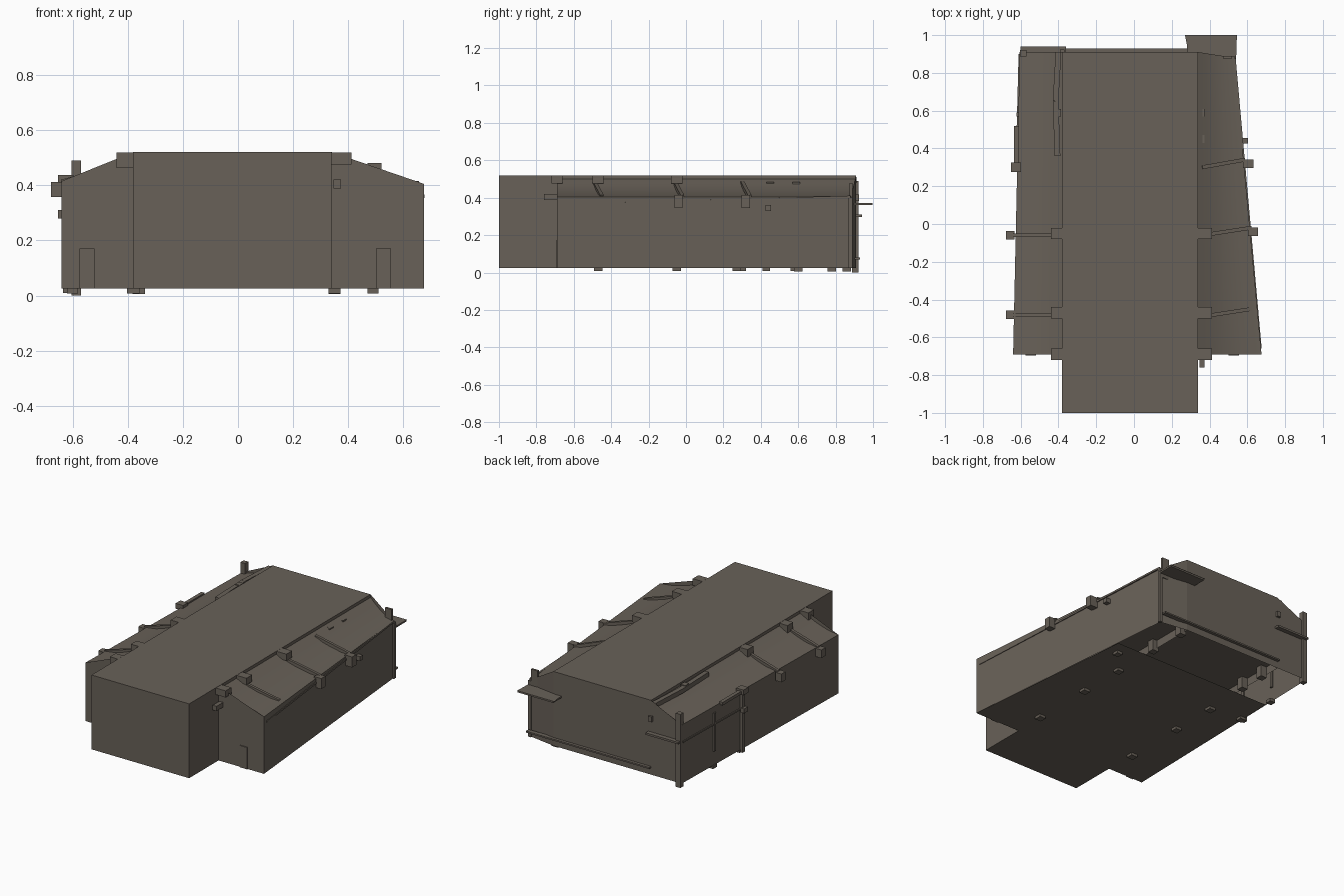
import bpy
import bmesh
from mathutils import Vector

if "Cube" in bpy.data.objects:
    bpy.data.objects.remove(bpy.data.objects["Cube"])

WALL = bpy.data.materials.new("warm_grey")
WALL.use_nodes = True
COLOUR = (0.14, 0.12, 0.098, 1)
WALL.diffuse_color = COLOUR
WALL.node_tree.nodes["Principled BSDF"].inputs["Base Color"].default_value = COLOUR

BASE, TOP = 0.025, 0.52
FRONT, BACK, WING_FRONT = -1.0, 0.91, -0.69
LEFT_X, RIGHT_X = 0.34, -0.38


def finish(name, bm):
    mesh = bpy.data.meshes.new(name)
    bm.to_mesh(mesh)
    bm.free()
    obj = bpy.data.objects.new(name, mesh)
    obj.data.materials.append(WALL)
    bpy.context.collection.objects.link(obj)
    return obj


def box(name, x, y, z, open_bottom=False):
    """Box from (min, max) ranges."""
    bm = bmesh.new()
    bmesh.ops.create_cube(bm, size=1)
    for v in bm.verts:
        v.co = [r[0] if c < 0 else r[1] for c, r in zip(v.co, (x, y, z))]
    if open_bottom:
        low = [f for f in bm.faces if f.normal.z < -0.5]
        bmesh.ops.delete(bm, geom=low, context="FACES_ONLY")
    return finish(name, bm)


def block(name, centre, size):
    return box(name, *[(c - s / 2, c + s / 2) for c, s in zip(centre, size)])


def bar(name, start, end, width):
    """Square bar between two points."""
    a, b = Vector(start), Vector(end)
    obj = block(name, (0, 0, 0), (width, width, (b - a).length))
    obj.location = (a + b) / 2
    obj.rotation_euler = (b - a).to_track_quat("Z", "Y").to_euler()
    return obj


def polygon(name, points):
    bm = bmesh.new()
    bm.faces.new([bm.verts.new(p) for p in points])
    return finish(name, bm)


def wing(name, inner, outer_front, outer_back, eave, back_y):
    """Lean-to with a sagging roof and a tapering outer wall."""
    ends = ((WING_FRONT, outer_front, WING_FRONT), (back_y, outer_back, BACK))
    # Gable walls and outer wall
    for label, (y, outer, in_y) in zip(("front", "back"), ends):
        polygon(f"{name}_{label}_gable", [(inner, in_y, BASE), (outer, y, BASE),
                                          (outer, y, eave), (inner, in_y, TOP)])
    polygon(f"{name}_outer_wall", [(outer, y, z) for (y, outer, _), z in
            ((ends[0], BASE), (ends[1], BASE), (ends[1], eave), (ends[0], eave))])
    # Roof, steeper next to the hall
    bm = bmesh.new()
    rows = [[bm.verts.new((inner + (outer - inner) * t, in_y + (y - in_y) * t,
                           eave + (0.5 - eave) * (1 - t) ** 1.7))
             for t in (0, 0.2, 0.4, 0.7, 1)] for y, outer, in_y in ends]
    for i in range(4):
        bm.faces.new((rows[0][i], rows[0][i + 1], rows[1][i + 1], rows[1][i])).smooth = True
    bmesh.ops.recalc_face_normals(bm, faces=bm.faces)
    if sum(f.normal.z for f in bm.faces) < 0:
        bmesh.ops.reverse_faces(bm, faces=bm.faces)
    finish(f"{name}_roof", bm)


# Main hall and side wings
box("main_hall", (RIGHT_X, LEFT_X), (FRONT, BACK), (BASE, TOP), open_bottom=True)
wing("left_wing", LEFT_X, 0.675, 0.53, 0.405, 0.88)
wing("right_wing", RIGHT_X, -0.64, -0.605, 0.415, BACK)

# Floor, with a raised part at the back
polygon("main_floor", [(RIGHT_X, FRONT, BASE), (RIGHT_X, WING_FRONT, BASE),
                       (-0.64, WING_FRONT, BASE), (-0.61, 0.52, BASE),
                       (0.56, 0.52, BASE), (0.675, WING_FRONT, BASE),
                       (LEFT_X, WING_FRONT, BASE), (LEFT_X, FRONT, BASE)])
polygon("raised_floor", [(RIGHT_X, 0.4, 0.08), (RIGHT_X, BACK, 0.08),
                         (0.53, 0.88, 0.08), (0.57, 0.4, 0.08)])

# Beam ends along the top of the hall, with feet below
for y in (WING_FRONT, -0.47, -0.05):
    block("left_beam_end", (0.375, y, 0.497), (0.075, 0.06, 0.044))
    block("right_beam_end", (-0.41, y, 0.491), (0.06, 0.06, 0.055))
for y in (-0.47, -0.05, 0.27):
    block("left_foot", (0.35, y, 0.018), (0.045, 0.045, 0.02))
    block("right_foot", (-0.38, y, 0.018), (0.045, 0.045, 0.02))
for x, y in ((0.35, 0.86), (0.35, 0.6), (-0.36, 0.6), (-0.36, 0.78)):
    block("rear_post", (x, y, 0.045), (0.045, 0.045, 0.08))
for x, y in ((0.49, 0.43), (-0.6, 0.3), (-0.6, 0.58)):
    block("edge_foot", (x, y, 0.018), (0.04, 0.04, 0.02))

# Rafters running down to eave brackets
for y, x in ((-0.47, 0.62), (-0.04, 0.62), (0.32, 0.585)):
    bar("left_rafter", (0.36, y - 0.02, 0.48), (x, y + 0.02, 0.405), 0.02)
for y, x in ((-0.04, 0.63), (0.32, 0.605)):
    block("left_eave_bracket", (x, y, 0.38), (0.055, 0.045, 0.07))
for y in (-0.48, -0.06):
    bar("right_rafter", (-0.4, y, 0.48), (-0.64, y, 0.41), 0.02)
    block("right_eave_bracket", (-0.655, y, 0.385), (0.045, 0.045, 0.055))
block("right_eave_bracket", (-0.625, 0.3, 0.42), (0.055, 0.05, 0.035))
box("right_eave_strip", (-0.635, -0.61), (0.3, 0.52), (0.405, 0.425))

# Small blocks and bars along the left roof and eave
for y in (0.45, 0.59):
    block("roof_block", (0.357, y, 0.472), (0.035, 0.04, 0.022))
bar("roof_rail", (0.35, 0.3, 0.48), (0.35, 0.45, 0.48), 0.014)
bar("eave_pipe", (0.67, -0.66, 0.36), (0.532, 0.88, 0.405), 0.012)
block("left_wall_bracket", (0.585, 0.44, 0.345), (0.035, 0.03, 0.03))
block("front_bracket", (0.36, -0.725, 0.405), (0.028, 0.07, 0.032))

# Bent ridge bar on the right roof
bar("ridge_bar", (-0.405, 0.36, 0.495), (-0.415, 0.65, 0.495), 0.03)
bar("ridge_bar", (-0.415, 0.65, 0.495), (-0.4, BACK, 0.495), 0.03)
block("ridge_block", (-0.405, 0.59, 0.495), (0.035, 0.04, 0.04))

# Overhanging rear slab and its posts
polygon("rear_slab_end", [(0.54, 0.88, 0.372), (0.545, 1.0, 0.372),
                          (0.27, 1.0, 0.372), (0.28, 0.95, 0.372), (0.34, 0.9, 0.372)])
box("rear_slab", (0.28, 0.543), (0.895, 0.998), (0.36, 0.371))
box("slab_post", (0.47, 0.52), (0.875, 0.89), (0.34, 0.48))
bar("left_corner_post", (0.53, 0.88, BASE), (0.53, 0.88, 0.4), 0.02)

# Posts and rails of the right wall
bar("corner_post", (-0.587, 0.905, 0), (-0.587, 0.905, 0.49), 0.034)
bar("wall_post", (-0.622, 0.3, 0.01), (-0.622, 0.3, 0.43), 0.026)
bar("thin_wall_post", (-0.612, 0.58, 0.12), (-0.612, 0.58, 0.375), 0.02)
bar("wall_rail", (-0.606, 0.9, 0.3), (-0.622, 0.28, 0.3), 0.01)
block("wall_rail_end", (-0.64, 0.3, 0.295), (0.025, 0.04, 0.03))

# Bars on the back wall
box("rear_bar", (-0.6, -0.36), (BACK, 0.94), (0.297, 0.31))
box("rear_sill", (-0.38, 0.53), (0.9, 0.93), (0.07, 0.08))
block("rear_bracket", (-0.38, 0.915, 0.4), (0.025, 0.02, 0.035))

# Thin doors on the front of the wings
for name, x0, x1 in (("left_door", 0.5, 0.555), ("right_door", -0.575, -0.52)):
    box(name, (x0, x1), (WING_FRONT - 0.006, WING_FRONT), (BASE, 0.17))
